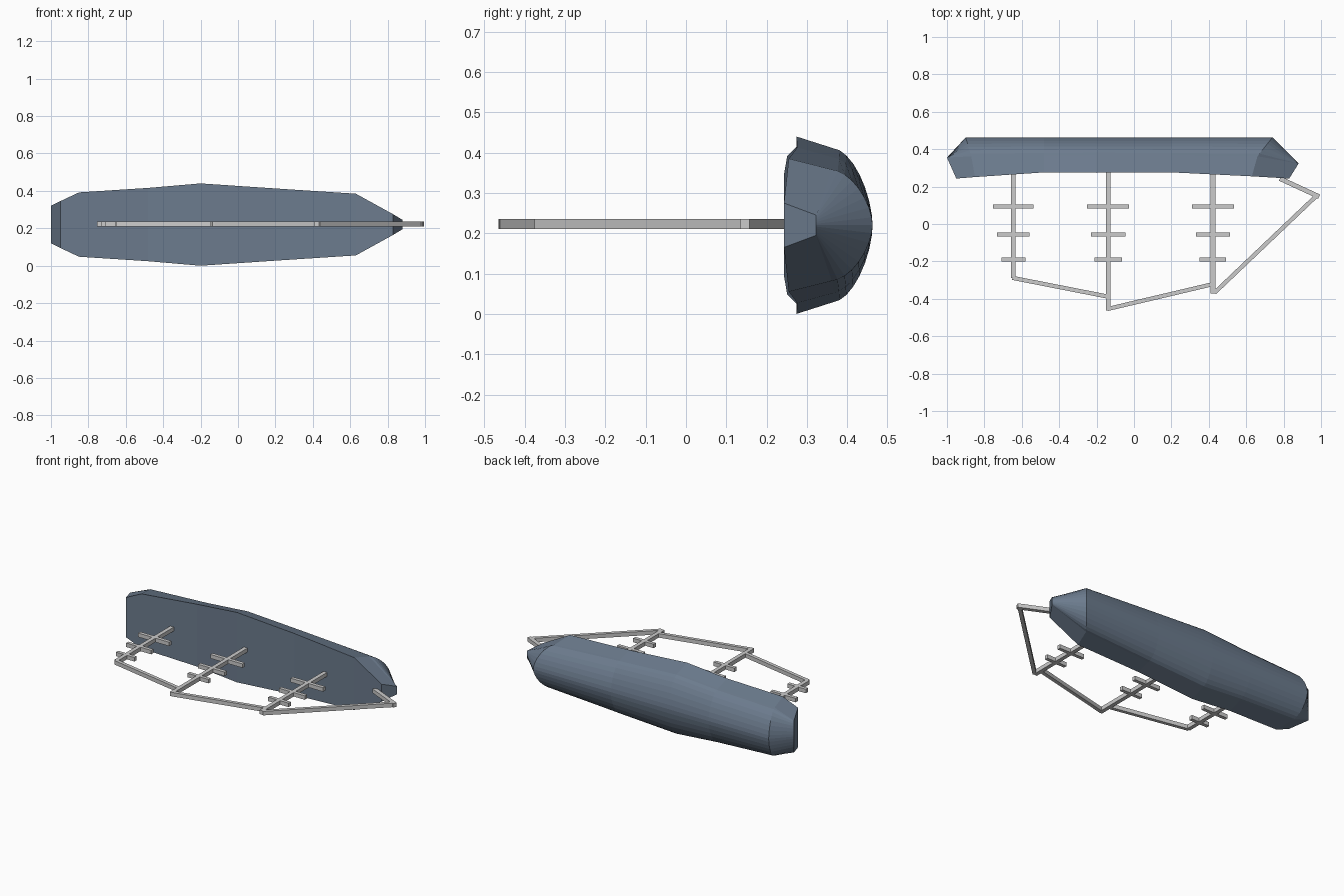
import bpy, bmesh, math
from mathutils import Vector

if "Cube" in bpy.data.objects:
    bpy.data.objects.remove(bpy.data.objects["Cube"])

ZC = 0.22  # centre height of the ship, which lies on its side
ARC = 8    # bottom curve segments per side

# Stations: deck (x, y, half width), chine (x, y, half width), keel (x, y)
stations = [
    ((-0.95, .243, .125), (-1.0, .355, .10), (-1.0, .355)),
    ((-0.85, .251, .172), (-0.87, .362, .15), (-0.90, .463)),
    ((-0.48, .276, .196), (-0.48, .366, .168), (-0.48, .463)),
    ((-0.20, .274, .220), (-0.20, .368, .190), (-0.20, .463)),
    ((0.20, .276, .193), (0.20, .366, .168), (0.20, .463)),
    ((0.63, .255, .165), (0.66, .362, .138), (0.74, .463)),
    ((0.83, .243, .055), (0.88, .323, .025), (0.88, .323)),
]


def section(deck, chine, keel):
    """Closed ring: port rim, round bottom, starboard rim."""
    half = [Vector(deck)]
    for i in range(ARC + 1):
        a = math.pi / 2 * i / ARC
        c, s = max(math.cos(a), 0) ** 1.2, math.sin(a) ** 1.2
        half.append(Vector((chine[0] + (keel[0] - chine[0]) * s,
                            chine[1] + (keel[1] - chine[1]) * s,
                            chine[2] * c)))
    other = [Vector((p.x, p.y, -p.z)) for p in reversed(half[:-1])]
    return [p + Vector((0, 0, ZC)) for p in half + other]


# Hull: lofted stations with closed deck and flat end faces
bm = bmesh.new()
rings = [[bm.verts.new(p) for p in section(*s)] for s in stations]
n = len(rings[0])
for a, b in zip(rings, rings[1:]):
    for i in range(n):
        j = (i + 1) % n
        bm.faces.new((a[i], a[j], b[j], b[i]))
bm.faces.new(rings[0])
bm.faces.new(rings[-1])
bmesh.ops.recalc_face_normals(bm, faces=bm.faces)
mesh = bpy.data.meshes.new("hull")
bm.to_mesh(mesh)
bm.free()
hull = bpy.data.objects.new("hull", mesh)
bpy.context.collection.objects.link(hull)
mat = bpy.data.materials.new("slate_blue")
mat.diffuse_color = (0.15, 0.20, 0.27, 1)
mat.use_nodes = True
mat.node_tree.nodes["Principled BSDF"].inputs["Base Color"].default_value = mat.diffuse_color
mesh.materials.append(mat)


def bar(name, p, q, width=0.025, depth=0.025):
    """Square bar between two points in the mast plane."""
    p, q = Vector(p), Vector(q)
    d = q - p
    m = (p + q) / 2
    bpy.ops.mesh.primitive_cube_add(size=1, location=(m.x, m.y, ZC + 0.003),
                                    rotation=(0, 0, math.atan2(d.y, d.x)))
    o = bpy.context.object
    o.name = name
    o.scale = (d.length, width, depth)


# Masts with three crossing yards each
masts = [("rear", -.645, .27, -.288, (.108, .087, .064)),
         ("middle", -.138, .285, -.463, (.112, .092, .073)),
         ("front", .422, .28, -.372, (.113, .09, .071))]
for label, x, y0, y1, yards in masts:
    bar(label + "_mast", (x, y0), (x, y1))
    for i, (y, h) in enumerate(zip((.093, -.056, -.19), yards)):
        bar(f"{label}_yard_{i + 1}", (x - h, y), (x + h, y), 0.022)

# Bowsprit and stays joining the mast tips
bar("bowsprit", (.78, .243), (.99, .146))
bar("rear_stay", (-.65, -.288), (-.14, -.388), 0.022)
bar("middle_stay", (-.14, -.454), (.42, -.322), 0.022)
bar("front_stay", (.43, -.368), (.975, .15), 0.022)
